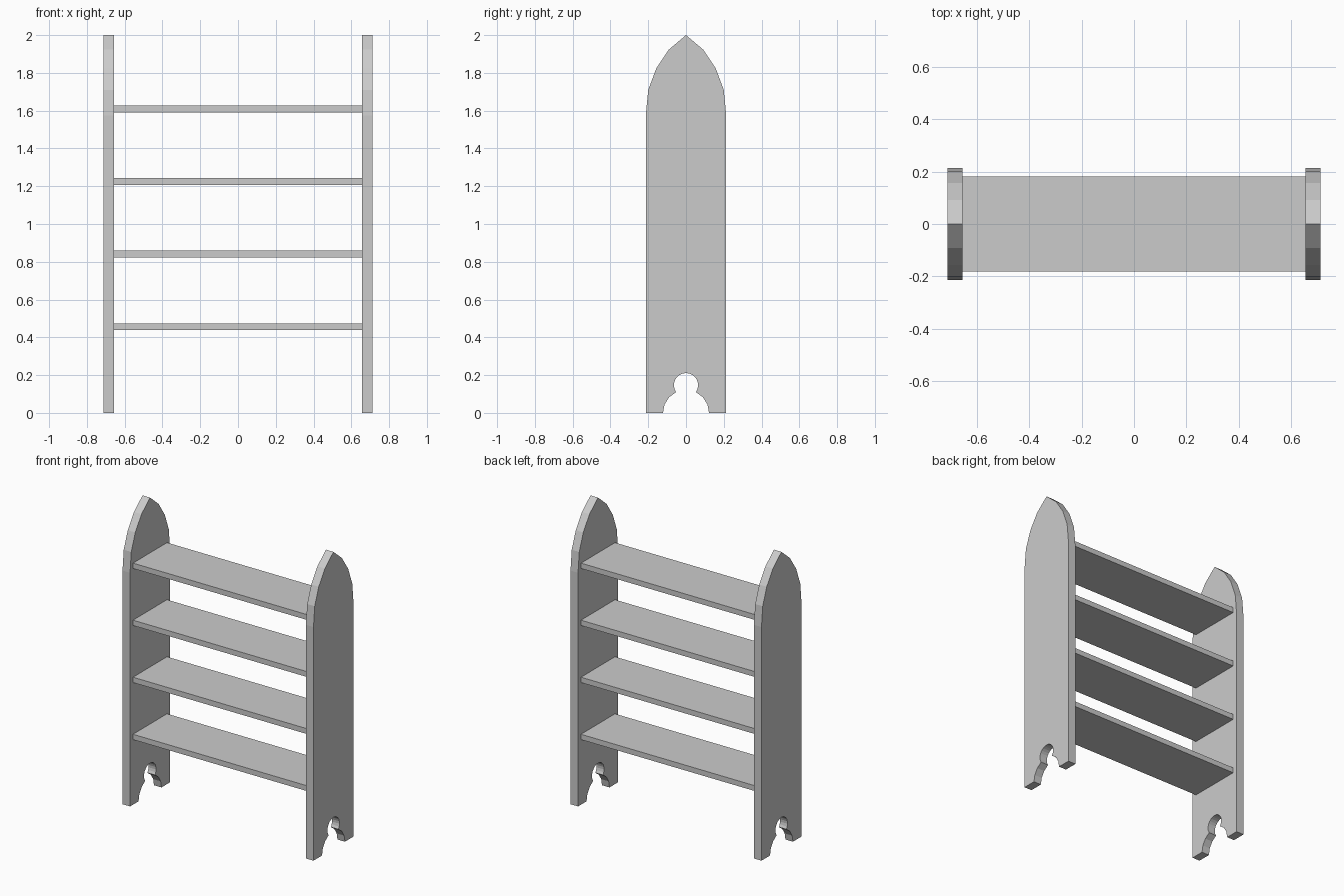
import bpy, bmesh
from math import sin, cos, radians

if "Cube" in bpy.data.objects:
    bpy.data.objects.remove(bpy.data.objects["Cube"])

X_IN, X_OUT = 0.656, 0.712


def arc(cz, r, a0, a1, n):
    """Points (y, z) on an arc centred on y = 0."""
    angles = [radians(a0 + (a1 - a0) * i / n) for i in range(n + 1)]
    return [(r * cos(a), cz + r * sin(a)) for a in angles]


def finish(name, bm):
    bmesh.ops.recalc_face_normals(bm, faces=bm.faces)
    mesh = bpy.data.meshes.new(name)
    bm.to_mesh(mesh)
    bm.free()
    obj = bpy.data.objects.new(name, mesh)
    bpy.context.collection.objects.link(obj)
    return obj


# Side panel: pointed arch on top, keyhole cut-out between the feet
half = [(0.213, 0.0), (0.213, 1.575), (0.2, 1.71), (0.157, 1.825), (0.091, 1.923)]
outer = half + [(0.0, 2.0)] + [(-y, z) for y, z in reversed(half)]
foot_left = arc(0, 0.122, 180, 115.5, 3)
keyhole = arc(0.147, 0.064, 214.5, -34.5, 16)
foot_right = arc(0, 0.122, 64.5, 0, 3)
profile = outer + foot_left + keyhole[1:-1] + foot_right

bm = bmesh.new()
face = bm.faces.new([bm.verts.new((X_IN, y, z)) for y, z in profile])
ext = bmesh.ops.extrude_face_region(bm, geom=[face], use_keep_orig=True)
moved = [v for v in ext["geom"] if isinstance(v, bmesh.types.BMVert)]
bmesh.ops.translate(bm, verts=moved, vec=(X_OUT - X_IN, 0, 0))
sides = finish("side_panels", bm)
sides.modifiers.new("mirror_sides", "MIRROR").use_axis[0] = True

# Four evenly spaced shelves between the panels
for i in range(4):
    bm = bmesh.new()
    bmesh.ops.create_cube(bm, size=1)
    bmesh.ops.scale(bm, verts=bm.verts, vec=(2 * X_IN, 0.362, 0.036))
    shelf = finish(f"shelf_{i + 1}", bm)
    shelf.location.z = 0.456 + 0.3845 * i
